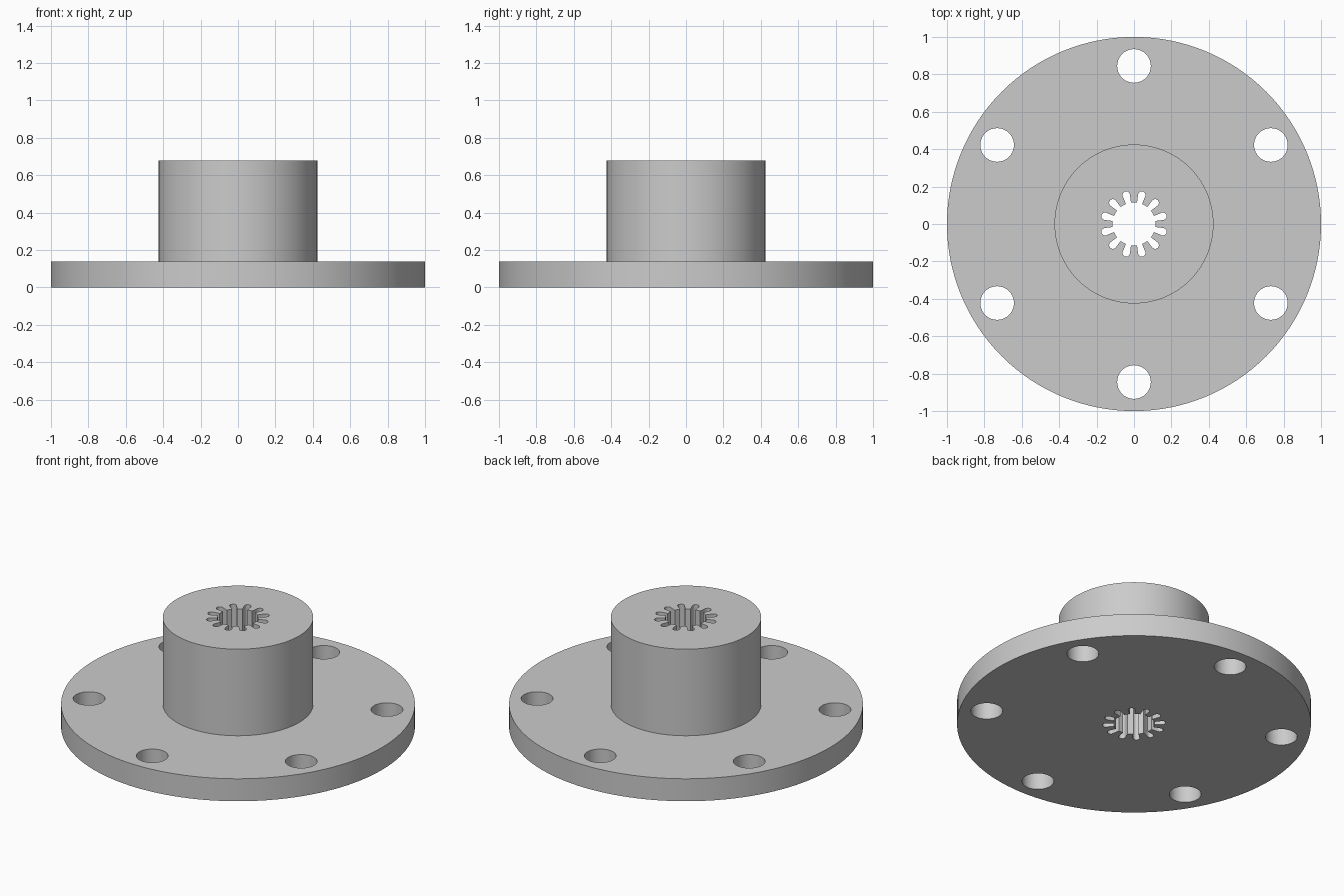
import bpy, bmesh
from math import cos, sin, pi, radians

cube = bpy.data.objects.get("Cube")
if cube:
    bpy.data.objects.remove(cube)

FLANGE_R, FLANGE_TOP = 1.0, 0.14
HUB_R, HUB_TOP = 0.425, 0.68
BOLT_RING, BOLT_R, BOLTS = 0.845, 0.09, 6
BORE_R, SLOT_R, SLOTS = 0.115, 0.18, 12

steel = bpy.data.materials.new("grey steel")
steel.use_nodes = True
steel.diffuse_color = (0.6, 0.6, 0.6, 1)
steel.node_tree.nodes["Principled BSDF"].inputs["Base Color"].default_value = (0.6, 0.6, 0.6, 1)


def circle(r, n, cx=0, cy=0):
    return [(cx + r * cos(2 * pi * i / n), cy + r * sin(2 * pi * i / n)) for i in range(n)]


def splined_bore():
    """Round bore with rounded slots that widen slightly outwards."""
    points = []
    tip = 0.02
    for k in range(SLOTS):
        a = 2 * pi * (k + 0.5) / SLOTS
        slot = [(BORE_R, -0.014)]
        for i in range(9):
            t = -pi / 2 + pi * i / 8
            slot.append((SLOT_R - tip + tip * cos(t), tip * sin(t)))
        slot.append((BORE_R, 0.014))
        points += [(u * cos(a) - v * sin(a), u * sin(a) + v * cos(a)) for u, v in slot]
        # land between this slot and the next
        land = a + pi / SLOTS
        points.append((BORE_R * cos(land), BORE_R * sin(land)))
    return points


bm = bmesh.new()


def loop(points, z):
    verts = [bm.verts.new((x, y, z)) for x, y in points]
    return verts, [bm.edges.new((verts[i - 1], verts[i])) for i in range(len(verts))]


def wall(low, high):
    for i in range(len(low)):
        bm.faces.new((low[i - 1], low[i], high[i], high[i - 1]))


def plate(loops, up):
    """Flat face bounded by an outer loop and any inner loops."""
    edges = [e for _, es in loops for e in es]
    bmesh.ops.triangle_fill(bm, edges=edges, use_beauty=True, normal=(0, 0, up))


# outlines at each level
rim = circle(FLANGE_R, 128)
hub = circle(HUB_R, 96)
bore = splined_bore()
bolts = []
for k in range(BOLTS):
    a = radians(30) + 2 * pi * k / BOLTS
    bolts.append(circle(BOLT_R, 40, BOLT_RING * cos(a), BOLT_RING * sin(a)))

rim_low, rim_high = loop(rim, 0), loop(rim, FLANGE_TOP)
hub_low, hub_high = loop(hub, FLANGE_TOP), loop(hub, HUB_TOP)
bore_low, bore_high = loop(bore, 0), loop(bore, HUB_TOP)
bolts_low = [loop(b, 0) for b in bolts]
bolts_high = [loop(b, FLANGE_TOP) for b in bolts]

# underside, flange top and hub top
plate([rim_low, bore_low] + bolts_low, -1)
plate([rim_high, hub_low] + bolts_high, 1)
plate([hub_high, bore_high], 1)

# rim, hub, bore and bolt hole walls
pairs = [(rim_low, rim_high), (hub_low, hub_high), (bore_low, bore_high)]
for low, high in pairs + list(zip(bolts_low, bolts_high)):
    wall(low[0], high[0])

bmesh.ops.recalc_face_normals(bm, faces=bm.faces)
mesh = bpy.data.meshes.new("flanged_hub")
bm.to_mesh(mesh)
bm.free()
mesh.materials.append(steel)
body = bpy.data.objects.new("flanged_hub", mesh)
bpy.context.collection.objects.link(body)

# smooth round walls, sharp edges
bpy.context.view_layer.objects.active = body
body.select_set(True)
bpy.ops.object.shade_smooth_by_angle(angle=radians(30))
